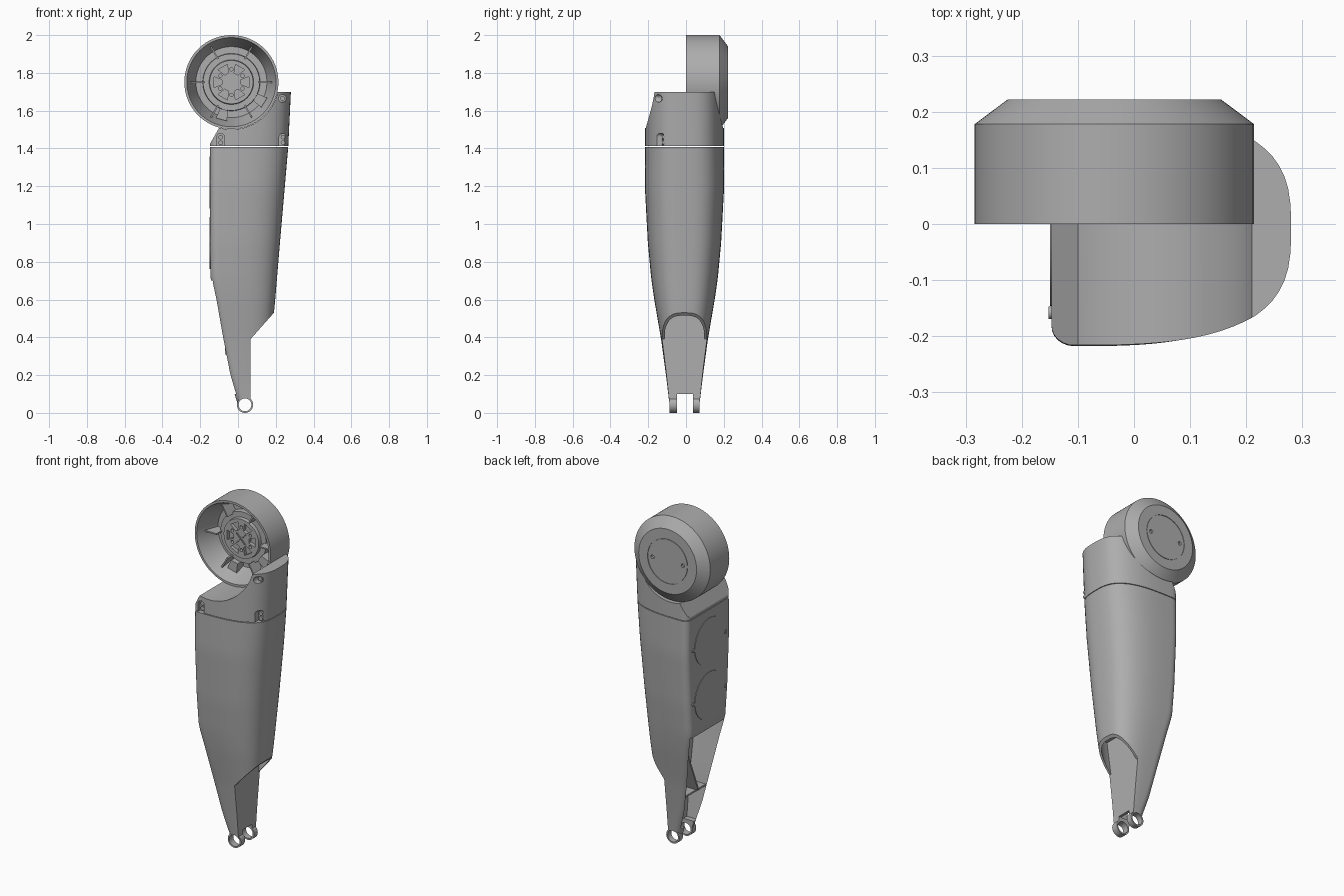
import bpy, bmesh, math
from mathutils import Vector

if "Cube" in bpy.data.objects:
    bpy.data.objects.remove(bpy.data.objects["Cube"], do_unlink=True)

grey = bpy.data.materials.new("plain grey")
grey.use_nodes = True
grey.diffuse_color = (0.42, 0.42, 0.42, 1)
grey.node_tree.nodes["Principled BSDF"].inputs["Base Color"].default_value = (0.42, 0.42, 0.42, 1)

MID_Y = -0.008
DRUM = Vector((-0.035, 0, 1.751))
SEAM = 1.41


def finish(name, bm):
    bmesh.ops.recalc_face_normals(bm, faces=bm.faces)
    mesh = bpy.data.meshes.new(name)
    bm.to_mesh(mesh)
    bm.free()
    mesh.materials.append(grey)
    ob = bpy.data.objects.new(name, mesh)
    bpy.context.collection.objects.link(ob)
    return ob


def skin(name, rings):
    """Closed solid through a row of equal rings."""
    bm = bmesh.new()
    rows = [[bm.verts.new(p) for p in ring] for ring in rings]
    n = len(rows[0])
    for a, b in zip(rows, rows[1:]):
        for i in range(n):
            bm.faces.new((a[i], a[(i + 1) % n], b[(i + 1) % n], b[i]))
    bm.faces.new(rows[0])
    bm.faces.new(rows[-1])
    return finish(name, bm)


def prism(name, pts, y0, y1):
    return skin(name, [[(x, y, z) for x, z in pts] for y in (y0, y1)])


def box(name, x0, x1, y0, y1, z0, z1):
    return prism(name, [(x0, z0), (x1, z0), (x1, z1), (x0, z1)], y0, y1)


def rod(name, x, z, r, y0, y1, sides=32):
    ring = [(x + r * math.cos(i * math.tau / sides), z + r * math.sin(i * math.tau / sides))
            for i in range(sides)]
    return prism(name, ring, y0, y1)


def activate(ob):
    bpy.ops.object.select_all(action='DESELECT')
    ob.select_set(True)
    bpy.context.view_layer.objects.active = ob


def cut(ob, *cutters):
    for c in cutters:
        c.hide_render = True
        m = ob.modifiers.new("cut", 'BOOLEAN')
        m.operation, m.solver, m.object = 'DIFFERENCE', 'EXACT', c
        activate(ob)
        bpy.ops.object.modifier_apply(modifier=m.name)
        bpy.data.objects.remove(c, do_unlink=True)


# Leg outline by height: z, flat side x, rounded side x, half width
OUTLINE = [(0, .015, .146, .079), (.05, -.003, .15, .08), (.2, -.048, .16, .098),
           (.39, -.085, .177, .124), (.6, -.122, .197, .160), (.71, -.146, .206, .176),
           (.9, -.147, .222, .194), (1.2, -.147, .248, .210), (1.41, -.147, .266, .208),
           (1.7, -.147, .28, .208)]


def outline(z):
    for a, b in zip(OUTLINE, OUTLINE[1:]):
        if z <= b[0]:
            f = (z - a[0]) / (b[0] - a[0])
            return [p + (q - p) * f for p, q in zip(a, b)][1:]
    return OUTLINE[-1][1:]


def section(z, lo=None, hi=None, inset=0.0, n=28):
    """D-shaped ring: flat towards -x, rounded towards +x."""
    xl, xr, w = outline(z)
    xr, w = xr - inset, w - inset
    x0 = xl + 0.04
    start = xl if lo is None else lo
    end = xr if hi is None else hi
    half = []
    for i in range(n + 1):
        x = start + (end - start) * 0.5 * (1 - math.cos(math.pi * i / n))
        t = min(max((x - x0) / (xr - x0), 0), 0.9998)
        y = w * (1 - t ** 3) ** (1 / 3)
        if lo is None and x < x0:                     # small rounded corner
            y -= 0.035 * (1 - math.sqrt(max(0, 1 - ((x0 - x) / 0.04) ** 2)))
        half.append((x, y))
    return ([(x, MID_Y + y, z) for x, y in half] +
            [(x, MID_Y - y, z) for x, y in reversed(half)])


def loft(name, z0, z1, steps, **kw):
    return skin(name, [section(z0 + (z1 - z0) * i / steps, **kw) for i in range(steps + 1)])


# Leg shell: open towards -x at the bottom, overhanging lip on the +x side
shell = loft("leg_shell", 0.043, SEAM - 0.002, 32)
cut(shell,
    loft("c", 0.1, 0.70, 14, lo=-0.3, hi=0.05, inset=0.014),
    loft("c", 0.02, 0.60, 12, lo=0.066, inset=0.012),
    prism("c", [(.066, -.1), (.066, .39), (.19, .53), (.4, .77), (.4, -.1)], -.4, .4),
    box("c", -.3, .3, -.048, .037, -.1, .1),
    rod("c", .037, .043, .034, -.3, .3))

# Fork eyes
for name, y0, y1 in (("front_eye", -.087, -.048), ("back_eye", .037, .071)):
    eye = rod(name, .037, .043, .043, y0, y1, 40)
    cut(eye, rod("c", .037, .043, .034, -.3, .3))

# Webs inside the open lower part
skin("slanted_web", [[(x, .128, .68), (x, .138, .68), (x, -.015, .31), (x, -.025, .31)]
                     for x in (-.07, .055)])
box("cross_web", -.055, .055, -.105, .09, .30, .31)

# Round covers on the flat side
for name, z in (("upper", 1.22), ("lower", 0.90)):
    for part, y, r, out in (("cover", 0, .138, .003), ("stud_a", -.15, .011, .005),
                            ("stud_b", .15, .011, .005)):
        ring = [(MID_Y + y + r * math.cos(i * math.tau / 48), z + r * math.sin(i * math.tau / 48))
                for i in range(48)]
        skin(name + "_" + part, [[(x, a, b) for a, b in ring] for x in (-.144, -.147 - out)])

# Cap with a saddle for the drum
cap = loft("cap", SEAM + 0.002, 1.70, 6)
cut(cap, rod("c", DRUM.x, DRUM.z, .2505, -.5, .5, 96),
    prism("c", [(-.148, 1.425), (-.098, 1.513), (-.098, 1.6), (-.3, 1.6), (-.3, 1.425)], -.5, .5))

# Screw pockets on the front of the cap
for name, x, depth in (("left", -.092, -.195), ("right", .238, -.12)):
    cut(cap, box("c", x - .02, x + .02, -.4, depth, 1.40, 1.46),
        rod("c", x, 1.46, .02, -.4, depth))
    for z in (1.43, 1.46):
        rod(name + "_screw", x, z, .012, depth - .008, depth + .01, 16)
cut(cap, rod("c", .235, 1.665, .02, -.4, -.12))
rod("top_screw", .235, 1.665, .013, -.13, -.11, 16)

# Drum, turned about the y axis: radius, depth
PROFILE = [(0, .08), (.115, .08), (.118, .10), (.15, .10), (.152, .13), (.188, .13), (.236, 0),
           (.249, 0), (.249, .178), (.19, .222), (.132, .222), (.132, .218), (.129, .218),
           (.129, .222), (0, .222)]
bm = bmesh.new()
vs = [bm.verts.new(DRUM + Vector((r, y, 0))) for r, y in PROFILE]
es = [bm.edges.new(e) for e in zip(vs, vs[1:])]
bmesh.ops.spin(bm, geom=vs + es, cent=DRUM, axis=(0, 1, 0), angle=math.tau, steps=96)
bmesh.ops.remove_doubles(bm, verts=bm.verts, dist=1e-5)
drum = finish("drum", bm)


def polar(r, deg):
    a = math.radians(deg)
    return DRUM.x + r * math.cos(a), DRUM.z + r * math.sin(a)


def wedge(name, r0, r1, deg, w0, w1, y0, y1):
    """Radial block given by its half widths at both ends."""
    pts = []
    for r, w in ((r0, -w0), (r1, -w1), (r1, w1), (r0, w0)):
        pts.append(polar(math.hypot(r, w), deg + math.degrees(math.atan2(w, r))))
    return prism(name, pts, y0, y1)


for k in range(6):
    cut(drum, wedge("c", .05, .092, k * 60, .012, .028, .03, .10),
        rod("c", *polar(.068, k * 60 + 30), .009, .03, .10, 16))
    wedge("drum_rib", .14, .216, k * 60, .004, .004, .05, .135)
for deg in (0, 180):
    cut(drum, rod("c", *polar(.1, deg), .011, .21, .3, 16))
for deg in (255, 328):
    wedge("drum_bracket", .15, .205, deg, .022, .03, .07, .135)

# Crossed square in the hub
for deg in (45, 135, 225, 315):
    wedge("hub_cross", .002, .042, deg, .003, .003, .074, .085)

for ob in list(bpy.context.scene.objects):
    if ob.type == 'MESH' and ob.data.materials and ob.data.materials[0] == grey:
        activate(ob)
        bpy.ops.object.shade_smooth_by_angle(angle=math.radians(28))
